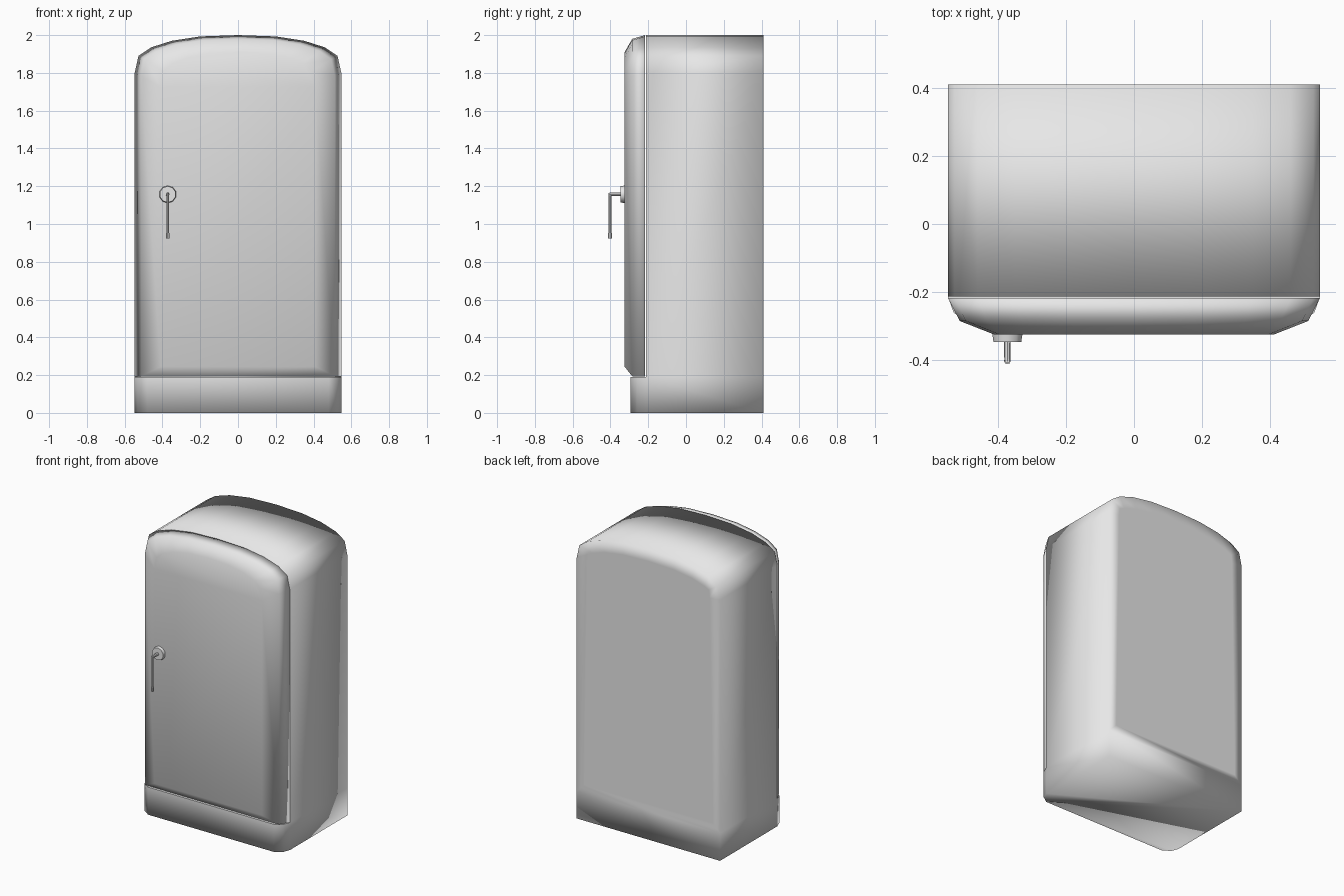
import bpy, bmesh, math
from mathutils import Matrix, Vector

if "Cube" in bpy.data.objects:
    bpy.data.objects.remove(bpy.data.objects["Cube"], do_unlink=True)

enamel = bpy.data.materials.new("grey_enamel")
GREY = (0.8, 0.8, 0.8, 1.0)
enamel.use_nodes = True
enamel.diffuse_color = GREY
enamel.node_tree.nodes["Principled BSDF"].inputs["Base Color"].default_value = GREY

BASE_TOP, HEIGHT, HALF, BACK, SEAM = 0.19, 2.0, 0.547, 0.41, -0.213


def finish(name, bm, sharp_angle=None):
    """Turn a bmesh into a smooth, coloured object."""
    bmesh.ops.recalc_face_normals(bm, faces=bm.faces)
    mesh = bpy.data.meshes.new(name)
    bm.to_mesh(mesh)
    bm.free()
    obj = bpy.data.objects.new(name, mesh)
    bpy.context.collection.objects.link(obj)
    mesh.materials.append(enamel)
    bpy.ops.object.select_all(action='DESELECT')
    obj.select_set(True)
    bpy.context.view_layer.objects.active = obj
    if sharp_angle:
        bpy.ops.object.shade_smooth_by_angle(angle=math.radians(sharp_angle))
    else:
        bpy.ops.object.shade_smooth()
    return obj


def mirrored(half):
    """Complete a right-hand outline with its mirror image."""
    return half + [(-x, v) for x, v in reversed(half) if x > 0]


def bridge(bm, rings):
    """Skin consecutive closed rings of vertices."""
    for a, b in zip(rings, rings[1:]):
        n = len(a)
        for i in range(n):
            j = (i + 1) % n
            bm.faces.new((a[i], a[j], b[j], b[i]))


# Front outline shared by cabinet and door
outline = mirrored([(HALF, BASE_TOP), (HALF, 1.80), (0.527, 1.89), (0.46, 1.935),
                    (0.35, 1.97), (0.2, 1.993), (0, HEIGHT)])

# Cabinet: arched prism
bm = bmesh.new()
front, back = [[bm.verts.new((x, y, z)) for x, z in outline] for y in (SEAM, BACK)]
n = len(outline)
for i in range(n - 1):
    bm.faces.new((front[i], front[i + 1], back[i + 1], back[i]))
bm.faces.new(front)
back_face = bm.faces.new(back)

# Plinth: same sides, with rounded front corners
plan = mirrored([(HALF, BACK), (HALF, SEAM), (0.53, -0.26), (0.48, -0.295)])
low, high = [[bm.verts.new((x, y, z)) for x, y in plan] for z in (0, BASE_TOP)]
bridge(bm, [low, high])
bm.faces.new(low)
bmesh.ops.remove_doubles(bm, verts=bm.verts, dist=0.0005)
bmesh.ops.inset_region(bm, faces=[f for f in bm.faces
                                  if len(f.verts) == n and f.calc_center_median().y > 0.4],
                       thickness=0.08)
finish("cabinet", bm)

# Ledge closing the plinth under the door
bm = bmesh.new()
bm.faces.new([bm.verts.new((x, y, BASE_TOP)) for x, y in plan if y < BACK])
finish("plinth_ledge", bm)

# Door: outline shrinking towards the front
bm = bmesh.new()
rings = []
for y, width, bottom, top in ((SEAM - 0.004, HALF, 0.192, HEIGHT),
                              (-0.285, 0.512, 0.194, 1.98),
                              (-0.325, 0.41, 0.245, 1.91)):
    rise = (top - bottom) / (HEIGHT - BASE_TOP)
    rings.append([bm.verts.new((x * width / HALF, y, bottom + (z - BASE_TOP) * rise))
                  for x, z in outline])
bridge(bm, rings)
bm.faces.new(rings[0])
bm.faces.new(rings[-1])
finish("door", bm)


def rod(name, start, end, r1, r2, sides):
    """Tapered round bar between two points."""
    a, b = Vector(start), Vector(end)
    bm = bmesh.new()
    turn = (b - a).to_track_quat('Z', 'Y').to_matrix().to_4x4()
    bmesh.ops.create_cone(bm, cap_ends=True, segments=sides, radius1=r1, radius2=r2,
                          depth=(b - a).length,
                          matrix=Matrix.Translation((a + b) / 2) @ turn)
    return finish(name, bm, 40)


# Door handle: round plate, stem, hanging lever and tip
hx, hz = -0.372, 1.157
rod("handle_plate", (hx, -0.32, hz), (hx, -0.346, hz), 0.047, 0.043, 10)
rod("handle_stem", (hx, -0.34, hz), (hx, -0.404, hz), 0.01, 0.009, 8)
rod("handle_lever", (hx, -0.402, hz + 0.008), (hx, -0.402, 0.95), 0.007, 0.007, 8)
rod("handle_tip", (hx, -0.402, 0.952), (hx, -0.402, 0.922), 0.01, 0.01, 8)
